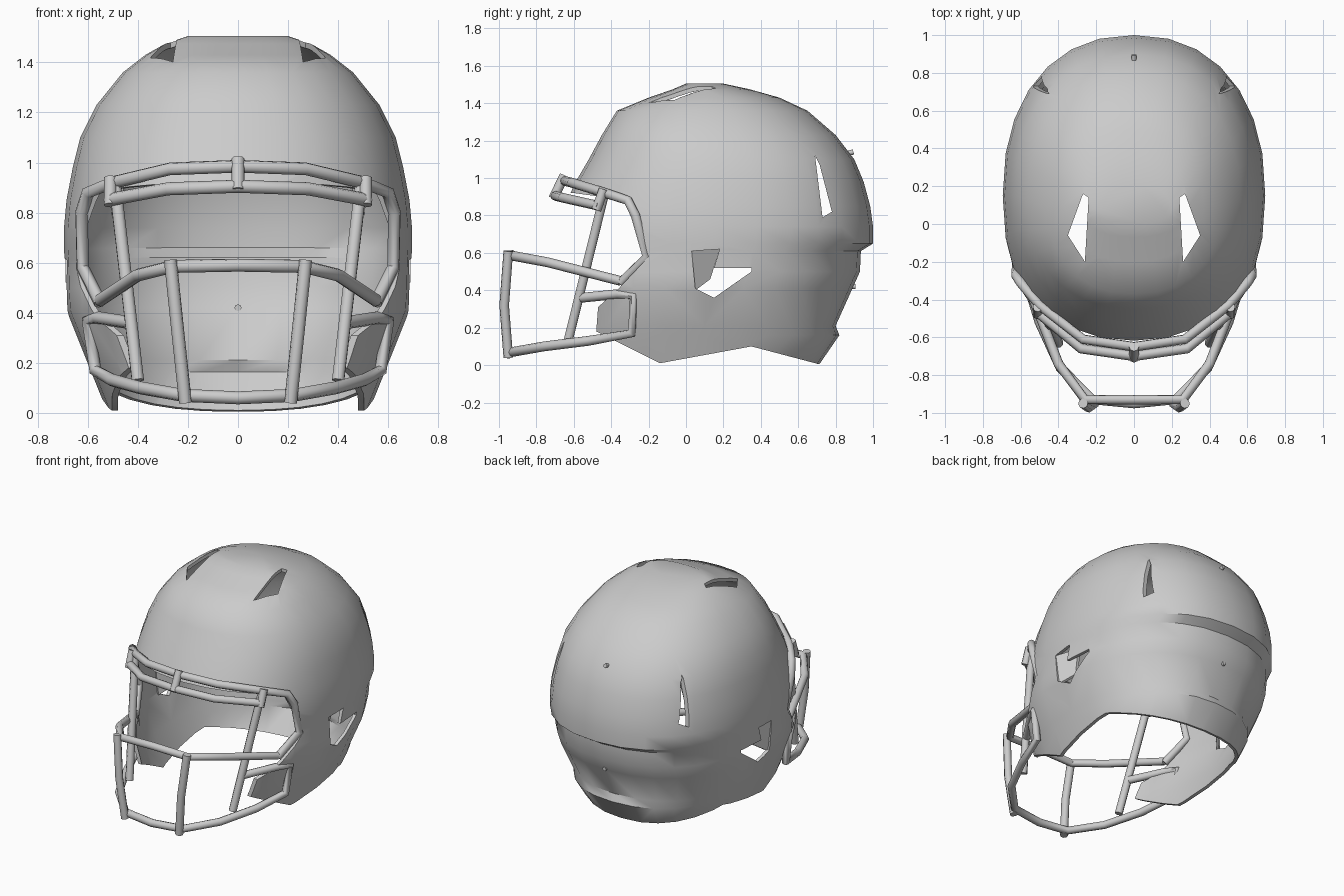
import bpy, bmesh, math
from mathutils import Vector

cube = bpy.data.objects.get("Cube")
if cube:
    bpy.data.objects.remove(cube, do_unlink=True)

grey = bpy.data.materials.new("light_grey")
grey.use_nodes = True
grey.diffuse_color = (0.6, 0.6, 0.6, 1)
grey.node_tree.nodes["Principled BSDF"].inputs["Base Color"].default_value = (0.6, 0.6, 0.6, 1)


def add_object(name, bm):
    bmesh.ops.recalc_face_normals(bm, faces=bm.faces)
    mesh = bpy.data.meshes.new(name)
    bm.to_mesh(mesh)
    bm.free()
    mesh.materials.append(grey)
    obj = bpy.data.objects.new(name, mesh)
    bpy.context.collection.objects.link(obj)
    return obj


def smooth(obj, angle):
    bpy.ops.object.select_all(action="DESELECT")
    obj.select_set(True)
    bpy.context.view_layer.objects.active = obj
    bpy.ops.object.shade_smooth_by_angle(angle=math.radians(angle))


def prism(name, points, offset):
    """Extrude a flat outline of 3D points along an offset."""
    bm = bmesh.new()
    face = bm.faces.new([bm.verts.new(p) for p in points])
    extruded = bmesh.ops.extrude_face_region(bm, geom=[face])["geom"]
    moved = [v for v in extruded if isinstance(v, bmesh.types.BMVert)]
    bmesh.ops.translate(bm, verts=moved, vec=offset)
    return add_object(name, bm)


def signed_power(value, power):
    return math.copysign(abs(value) ** power, value)


# Shell: stacked rounded rings (height, front y, back y, half width, widest y)
RINGS = [(1.505, 0.0, 0.2, 0.2, 0.08), (1.475, -0.07, 0.34, 0.29, 0.1),
         (1.43, -0.2, 0.5, 0.37, 0.1), (1.36, -0.37, 0.65, 0.46, 0.1),
         (1.23, -0.45, 0.8, 0.565, 0.12), (1.1, -0.52, 0.9, 0.63, 0.15),
         (0.98, -0.59, 0.95, 0.66, 0.15), (0.85, -0.65, 0.985, 0.685, 0.15),
         (0.74, -0.69, 1.0, 0.695, 0.15), (0.65, -0.7, 1.0, 0.695, 0.15),
         (0.61, -0.7, 0.935, 0.692, 0.15), (0.5, -0.7, 0.93, 0.69, 0.12),
         (0.41, -0.7, 0.89, 0.685, 0.1), (0.21, -0.7, 0.8, 0.605, 0.1),
         (0.16, -0.7, 0.82, 0.585, 0.1), (0.0, -0.66, 0.71, 0.52, 0.1),
         (-0.1, -0.62, 0.65, 0.48, 0.1)]
SIDES = 28
bm = bmesh.new()
loops = []
for z, front, back, half, mid in RINGS:
    loop = []
    for i in range(SIDES):
        a = math.tau * i / SIDES
        power = 2 / 2.25
        sy = signed_power(math.sin(a), power)
        y = mid + sy * ((back - mid) if sy > 0 else (mid - front))
        loop.append(bm.verts.new((half * signed_power(math.cos(a), power), y, z)))
    loops.append(loop)
bm.faces.new(loops[0])
for upper, lower in zip(loops, loops[1:]):
    for i in range(SIDES):
        j = (i + 1) % SIDES
        bm.faces.new((upper[i], upper[j], lower[j], lower[i]))
shell = add_object("helmet_shell", bm)
solid = shell.modifiers.new("thickness", "SOLIDIFY")
solid.thickness = 0.022
solid.offset = -1

# Cutters: face opening with lower rim, rear slots, ear holes, crown vents
rim = [(-1.5, 0.92), (-0.6, 0.92), (-0.31, 0.88), (-0.2, 0.58), (-0.36, 0.41),
       (-0.47, 0.31), (-0.48, 0.18), (-0.14, 0.01), (0.35, 0.1), (0.71, 0.005),
       (1.5, 0.005), (1.5, -0.5), (-1.5, -0.5)]
rear_slot = [(0.69, 1.12), (0.715, 1.07), (0.78, 0.82), (0.73, 0.79)]
ear_hole = [(0.03, 0.61), (0.18, 0.62), (0.15, 0.52), (0.35, 0.52),
            (0.35, 0.5), (0.15, 0.36), (0.05, 0.41)]
crown_vent = [(0.27, 0.16), (0.24, 0.14), (0.26, -0.2), (0.35, -0.06)]
cutters = [prism("cutter", [(-1, y, z) for y, z in outline], (2, 0, 0))
           for outline in (rim, rear_slot, ear_hole)]
for side in (1, -1):
    cutters.append(prism("cutter", [(side * x, y, 1.2) for x, y in crown_vent], (0, 0, 1)))
for cutter in cutters:
    cutter.hide_render = True
    cut = shell.modifiers.new("cut", "BOOLEAN")
    cut.operation = "DIFFERENCE"
    cut.solver = "EXACT"
    cut.object = cutter
bpy.context.view_layer.update()
shell.data = bpy.data.meshes.new_from_object(
    shell.evaluated_get(bpy.context.evaluated_depsgraph_get()))
shell.modifiers.clear()
for cutter in cutters:
    bpy.data.objects.remove(cutter, do_unlink=True)
smooth(shell, 42)

# Ear hole fins: slanted panels at the front of each ear hole
for name, side in (("left", 1), ("right", -1)):
    fin = [(side * 0.68, 0.03, 0.61), (side * 0.62, 0.18, 0.62),
           (side * 0.6, 0.13, 0.46), (side * 0.67, 0.05, 0.4)]
    prism(name + "_ear_fin", fin, (-side * 0.02, 0, 0))


def tube(name, points, radius=0.026):
    """Eight-sided bar along a path, closed at both ends."""
    curve = bpy.data.curves.new(name, "CURVE")
    curve.dimensions = "3D"
    curve.bevel_depth = radius
    curve.bevel_resolution = 2
    curve.use_fill_caps = True
    spline = curve.splines.new("POLY")
    spline.points.add(len(points) - 1)
    for target, p in zip(spline.points, points):
        target.co = (*p, 1)
    temp = bpy.data.objects.new(name, curve)
    bpy.context.collection.objects.link(temp)
    bpy.context.view_layer.update()
    mesh = bpy.data.meshes.new_from_object(
        temp.evaluated_get(bpy.context.evaluated_depsgraph_get()))
    bpy.data.objects.remove(temp, do_unlink=True)
    mesh.materials.clear()
    mesh.materials.append(grey)
    obj = bpy.data.objects.new(name, mesh)
    bpy.context.collection.objects.link(obj)
    smooth(obj, 50)


def flip(points):
    return [(-x, y, z) for x, y, z in points]


# Face guard bars that cross the middle, given from centre to left end
CROSS_BARS = {
    "upper_brow_bar": [(0, -0.65, 0.985), (0.27, -0.61, 0.975), (0.5, -0.43, 0.92),
                       (0.6, -0.31, 0.88), (0.625, -0.27, 0.8), (0.62, -0.21, 0.58),
                       (0.55, -0.35, 0.44)],
    "lower_brow_bar": [(0, -0.7, 0.905), (0.28, -0.66, 0.895), (0.52, -0.46, 0.85)],
    "middle_bar": [(0, -0.93, 0.59), (0.26, -0.93, 0.585), (0.4, -0.74, 0.55),
                   (0.55, -0.35, 0.45)],
    "lower_bar": [(0, -0.95, 0.06), (0.22, -0.93, 0.07), (0.39, -0.76, 0.1),
                  (0.5, -0.52, 0.13), (0.57, -0.29, 0.17), (0.6, -0.28, 0.37),
                  (0.56, -0.36, 0.38), (0.43, -0.56, 0.36)],
}
for name, half in CROSS_BARS.items():
    tube(name, flip(half[:0:-1]) + half)

# Upright bars and clips on each side
UPRIGHTS = {
    "cheek_upright": [(0.49, -0.44, 0.9), (0.4, -0.63, 0.13)],
    "nose_upright": [(0.27, -0.95, 0.61), (0.24, -0.972, 0.32), (0.21, -0.95, 0.04)],
    "brow_clip": [(0.51, -0.44, 0.94), (0.51, -0.48, 0.83)],
}
for name, points in UPRIGHTS.items():
    tube("left_" + name, points)
    tube("right_" + name, flip(points))
tube("centre_brow_clip", [(0, -0.71, 0.89), (0, -0.65, 1.015)])

# Small rivets at the back
tube("upper_rivet", [(0, 0.86, 1.13), (0, 0.895, 1.14)], 0.014)
tube("lower_rivet", [(0, 0.86, 0.42), (0, 0.905, 0.42)], 0.014)
